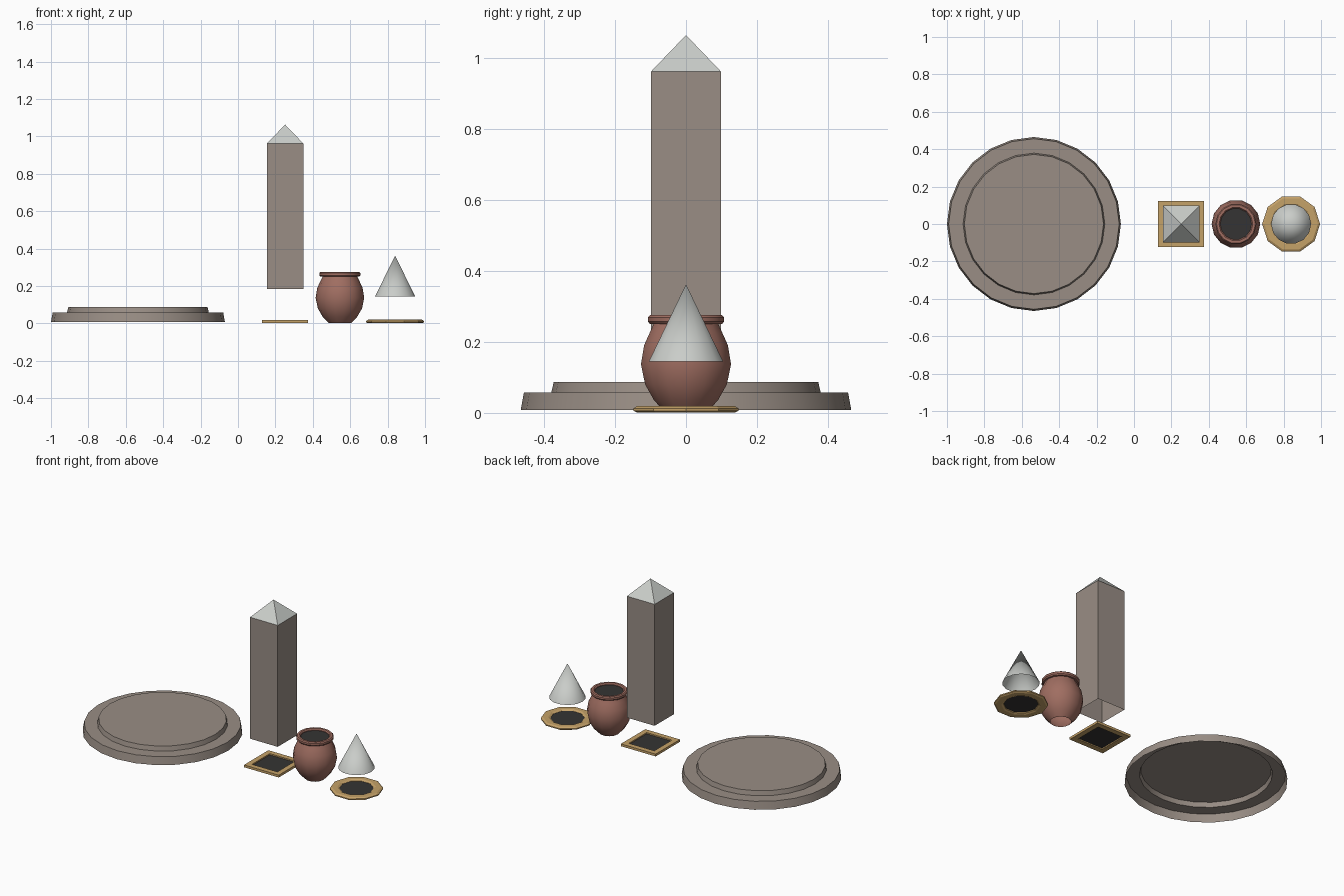
import bpy, bmesh, math

if "Cube" in bpy.data.objects:
    bpy.data.objects.remove(bpy.data.objects["Cube"])


def material(name, rgb):
    m = bpy.data.materials.new(name)
    m.diffuse_color = (*rgb, 1)
    m.use_nodes = True
    m.node_tree.nodes["Principled BSDF"].inputs["Base Color"].default_value = m.diffuse_color
    return m


STONE = material("warm_stone", (0.32, 0.27, 0.235))
PALE = material("pale_silver", (0.59, 0.61, 0.585))
CLAY = material("terracotta", (0.35, 0.155, 0.12))
GOLD = material("brass", (0.56, 0.36, 0.14))
DARK = material("dark_inlay", (0.035, 0.034, 0.033))


def lathe(name, x, profile, sides, mat, smooth=False, phase=0.0):
    """Revolve (radius, z) points, listed from outer bottom to inner top."""
    bm = bmesh.new()
    rings = []
    for r, z in profile:
        if r == 0:
            rings.append([bm.verts.new((0, 0, z))] * sides)
        else:
            rings.append([bm.verts.new((r * math.cos(phase + math.tau * i / sides),
                                        r * math.sin(phase + math.tau * i / sides), z))
                          for i in range(sides)])
    for a, b in zip(rings, rings[1:]):
        for i in range(sides):
            j = (i + 1) % sides
            quad = list(dict.fromkeys((a[i], a[j], b[j], b[i])))
            bm.faces.new(quad)
    me = bpy.data.meshes.new(name)
    bm.to_mesh(me)
    bm.free()
    me.materials.append(mat)
    ob = bpy.data.objects.new(name, me)
    ob.location.x = x
    bpy.context.collection.objects.link(ob)
    if smooth:
        bpy.ops.object.select_all(action='DESELECT')
        ob.select_set(True)
        bpy.context.view_layer.objects.active = ob
        bpy.ops.object.shade_smooth_by_angle(angle=math.radians(30))
    return ob


def square(name, x, profile, mat):
    """Same as lathe, with radii given as half widths of a square."""
    return lathe(name, x, [(r * math.sqrt(2), z) for r, z in profile], 4, mat,
                 phase=math.pi / 4)


# Stepped round plinth, open underneath
lathe("plinth", -0.535, [(0.465, 0.008), (0.456, 0.058), (0.379, 0.058),
                         (0.372, 0.087), (0, 0.087)], 24, STONE, smooth=True)

# Obelisk shaft and cap, floating above a square framed base
OX = 0.252
square("obelisk_shaft", OX, [(0.098, 0.183), (0.098, 0.961)], STONE)
square("obelisk_cap", OX, [(0.098, 0.961), (0, 1.063)], PALE)
square("square_frame", OX, [(0.09, 0.003), (0.123, 0.003), (0.123, 0.018),
                            (0.09, 0.018), (0.09, 0.003)], GOLD)
square("square_inlay", OX, [(0.092, 0.01), (0, 0.01)], DARK)

# Clay pot with rolled rim and dark mouth
PX = 0.545
lathe("pot", PX, [(0.06, 0.002), (0.092, 0.035), (0.118, 0.08), (0.13, 0.137),
                  (0.121, 0.19), (0.105, 0.225), (0.093, 0.25)], 14, CLAY, smooth=True)
lathe("pot_rim", PX, [(0.088, 0.25), (0.104, 0.25), (0.11, 0.257), (0.11, 0.269),
                      (0.104, 0.275), (0.09, 0.275), (0.084, 0.268), (0.084, 0.252)],
      14, CLAY, smooth=True)
lathe("pot_mouth", PX, [(0.086, 0.264), (0, 0.264)], 14, DARK)

# Floating cone over a ten-sided ring
CX = 0.84
lathe("cone", CX, [(0.107, 0.145), (0, 0.362)], 14, PALE, smooth=True)
lathe("round_ring", CX, [(0.1, 0.006), (0.112, 0.001), (0.145, 0.001), (0.155, 0.006),
                         (0.155, 0.013), (0.143, 0.02), (0.112, 0.02), (0.1, 0.013),
                         (0.1, 0.006)], 10, GOLD)
lathe("round_inlay", CX, [(0.103, 0.0115), (0, 0.0115)], 20, DARK)
